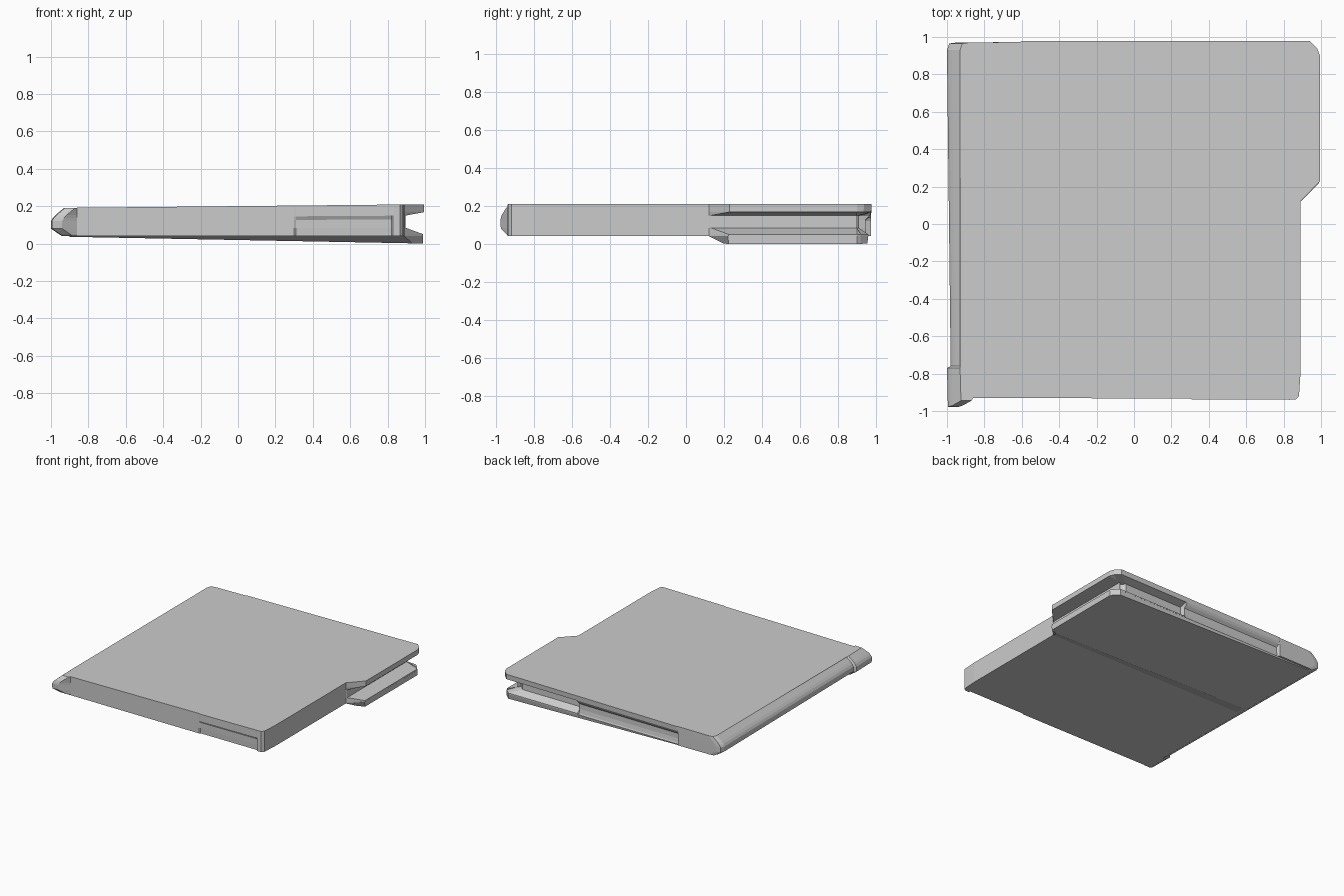
import bpy, bmesh


def loft(name, rings):
    """Join stacked outlines of equal length into a closed flat-shaded solid."""
    bm = bmesh.new()
    loops = [[bm.verts.new(p) for p in ring] for ring in rings]
    n = len(loops[0])
    for a, b in zip(loops, loops[1:]):
        for i in range(n):
            j = (i + 1) % n
            bm.faces.new((a[i], a[j], b[j], b[i]))
    caps = [bm.faces.new(loops[0][::-1]), bm.faces.new(loops[-1])]
    bmesh.ops.triangulate(bm, faces=caps)
    bmesh.ops.recalc_face_normals(bm, faces=bm.faces)
    me = bpy.data.meshes.new(name)
    bm.to_mesh(me)
    bm.free()
    ob = bpy.data.objects.new(name, me)
    bpy.context.collection.objects.link(ob)
    return ob


def outline(z, left, nose, tab, slot, pocket, front):
    """Case outline at one height; the arguments move the edge features."""
    pts = [
        (left + 0.005, nose), (left + 0.06, nose), (-0.86, -0.93),  # spine nose
        (0.30, -0.933), (0.31, front), (0.82, front), (0.83, -0.94),  # front recess
        (0.865, -0.937), (0.882, -0.92), (0.89, -0.80),
        (0.89, 0.12), (tab, 0.125 + (tab - 0.89)), (tab - 0.001, 0.90),  # side tab
        (tab - 0.015, slot - 0.04), (tab - 0.055, slot),  # back slot
        (0.31, slot), (0.30, pocket), (-0.60, pocket), (-0.61, 0.973),
        (left + 0.05, 0.97), (left + 0.012, 0.965), (left, 0.93),
        (left + 0.02, -0.76), (left, -0.77),  # tapered spine edge
    ]
    # the top tilts gently down toward the spine
    return [(x, y, z + 0.01 * (x - 1) * (z - 0.04) / 0.17) for x, y in pts]


# main case: height, spine x, nose y, tab x, slot y, pocket y, recess y
layers = [
    (0.040, -0.940, -0.930, 0.990, 0.960, 0.955, -0.925),
    (0.050, -0.955, -0.945, 0.990, 0.960, 0.950, -0.925),
    (0.085, -1.000, -0.975, 0.895, 0.910, 0.945, -0.927),
    (0.130, -1.000, -0.978, 0.895, 0.910, 0.945, -0.928),
    (0.150, -0.990, -0.975, 0.895, 0.910, 0.965, -0.938),
    (0.168, -0.975, -0.970, 0.995, 0.975, 0.975, -0.938),
    (0.210, -0.930, -0.945, 0.995, 0.978, 0.978, -0.938),
]
loft("case_body", [outline(*row) for row in layers])

# wedge under the rear half, thickening toward the tab
upper = [(-0.90, 0.12), (0.89, 0.12), (0.99, 0.22), (0.99, 0.90), (0.975, 0.92), (0.935, 0.96), (-0.90, 0.955)]
lower = [(-0.90, 0.20), (0.93, 0.20), (0.99, 0.225), (0.99, 0.90), (0.975, 0.92), (0.935, 0.955), (-0.90, 0.95)]
loft("lower_wedge", [
    [(x, y, 0.036 * (0.99 - x) / 1.89) for x, y in lower],
    [(x, y, 0.04) for x, y in upper],
])
